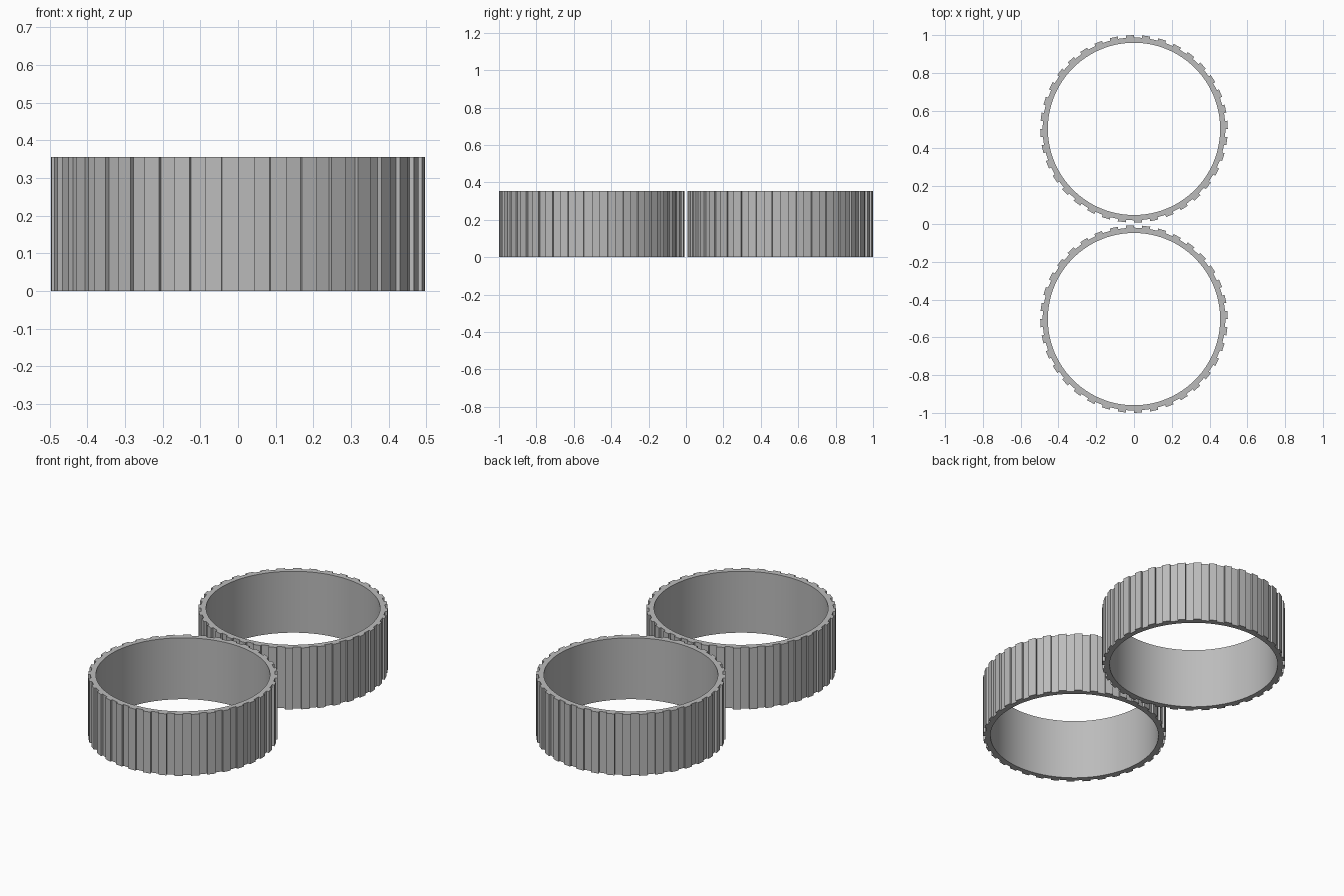
import bpy, bmesh, math

if "Cube" in bpy.data.objects:
    bpy.data.objects.remove(bpy.data.objects["Cube"])

HEIGHT = 0.355
TIP_R, ROOT_R, BORE_R = 0.4965, 0.484, 0.456
TEETH = 36
CENTRE_Y = 0.5035

grey = bpy.data.materials.new("neutral grey")
grey.diffuse_color = (0.5, 0.5, 0.5, 1)
grey.use_nodes = True
grey.node_tree.nodes["Principled BSDF"].inputs["Base Color"].default_value = grey.diffuse_color


def polar(r, deg):
    # angle runs counter-clockwise from the front (-y)
    a = math.radians(deg)
    return r * math.sin(a), -r * math.cos(a)


def toothed_ring(name, y):
    # outline: each pitch is a raised tooth followed by an equal gap
    pitch = 360 / TEETH
    outer, inner = [], []
    for i in range(TEETH):
        a = i * pitch
        for r, d in ((TIP_R, a), (TIP_R, a + pitch / 2),
                     (ROOT_R, a + pitch / 2), (ROOT_R, a + pitch)):
            outer.append(polar(r, d))
        # four bore points per pitch pair up with the four outline points
        inner += [polar(BORE_R, a + pitch * k / 4) for k in (0.5, 1.5, 2.5, 3.5)]

    bm = bmesh.new()
    loops = [[bm.verts.new((px, py, z)) for px, py in pts]
             for pts, z in ((outer, 0), (outer, HEIGHT), (inner, HEIGHT), (inner, 0))]
    n = len(outer)
    # outer wall, top rim, bore, bottom rim
    for s in range(4):
        lo, hi = loops[s], loops[(s + 1) % 4]
        for i in range(n):
            j = (i + 1) % n
            bm.faces.new((lo[i], lo[j], hi[j], hi[i]))
    bmesh.ops.recalc_face_normals(bm, faces=bm.faces)
    mesh = bpy.data.meshes.new(name)
    bm.to_mesh(mesh)
    bm.free()
    mesh.materials.append(grey)
    ring = bpy.data.objects.new(name, mesh)
    ring.location.y = y
    bpy.context.collection.objects.link(ring)

    # smooth bore, crisp teeth and rims
    bpy.ops.object.select_all(action='DESELECT')
    ring.select_set(True)
    bpy.context.view_layer.objects.active = ring
    bpy.ops.object.shade_smooth_by_angle(angle=math.radians(30))


toothed_ring("front_toothed_ring", -CENTRE_Y)
toothed_ring("back_toothed_ring", CENTRE_Y)
